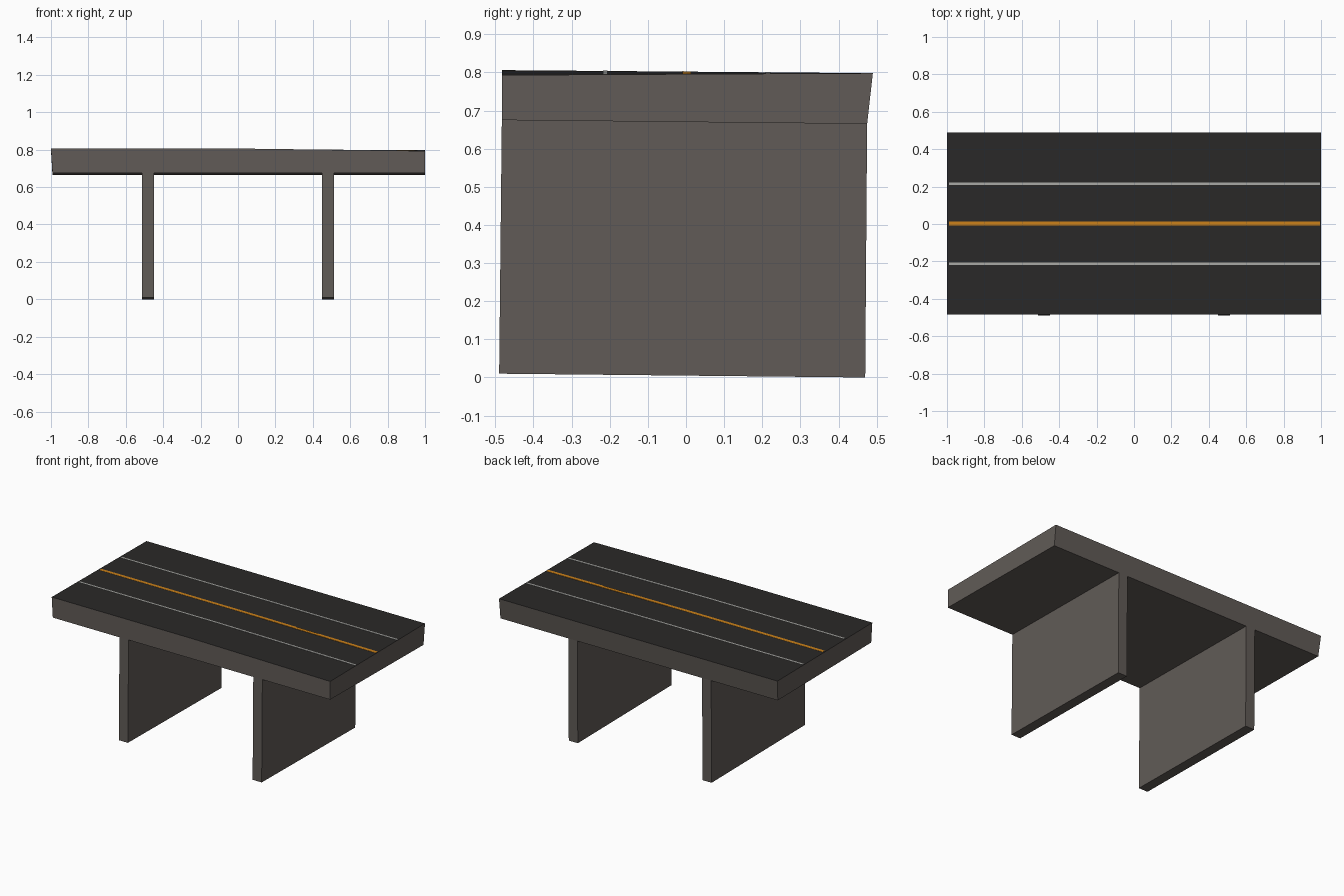
import bpy, bmesh

if "Cube" in bpy.data.objects:
    bpy.data.objects.remove(bpy.data.objects["Cube"])


def material(name, rgb):
    m = bpy.data.materials.new(name)
    m.diffuse_color = (*rgb, 1)
    m.use_nodes = True
    m.node_tree.nodes["Principled BSDF"].inputs["Base Color"].default_value = m.diffuse_color
    return m


concrete = material("concrete", (0.12, 0.105, 0.095))
asphalt = material("asphalt", (0.023, 0.022, 0.021))
white = material("white_paint", (0.40, 0.40, 0.38))
orange = material("orange_paint", (0.60, 0.22, 0.01))


def loft(name, sections, mats, top_slot=0):
    """Join matching four-corner sections; the last side of each is the top."""
    bm = bmesh.new()
    rings = [[bm.verts.new(p) for p in s] for s in sections]
    for a, b in zip(rings, rings[1:]):
        for i in range(4):
            j = (i + 1) % 4
            f = bm.faces.new((a[i], a[j], b[j], b[i]))
            if i == 2:
                f.material_index = top_slot
    bm.faces.new(rings[0])
    bm.faces.new(rings[-1])
    bmesh.ops.recalc_face_normals(bm, faces=bm.faces)
    mesh = bpy.data.meshes.new(name)
    bm.to_mesh(mesh)
    bm.free()
    for m in mats:
        mesh.materials.append(m)
    ob = bpy.data.objects.new(name, mesh)
    bpy.context.collection.objects.link(ob)
    return ob


FRONT, BACK = -0.483, 0.49


def top_z(x, y):
    """Height of the slightly sloping road surface."""
    front = 0.806 if x <= 0 else 0.806 - 0.013 * x
    t = (y - FRONT) / (BACK - FRONT)
    return front * (1 - t) + 0.798 * t


# Bridge deck: leaning back and left sides, asphalt top
sections = []
for x, x_low in ((-1, -0.992), (0, 0), (1, 1)):
    sections.append([(x_low, FRONT, 0.675), (x_low, 0.475, 0.665),
                     (x, BACK, top_z(x, BACK)), (x, FRONT, top_z(x, FRONT))])
loft("deck", sections, [concrete, asphalt], top_slot=1)

# Painted road lines lying on the deck
for name, y, w, mat in (("front_lane_line", -0.212, 0.012, white),
                        ("centre_line", 0.002, 0.022, orange),
                        ("back_lane_line", 0.215, 0.012, white)):
    sections = []
    for x in (-0.99, 0, 0.995):
        a, b = y - w / 2, y + w / 2
        sections.append([(x, a, top_z(x, a) - 0.001), (x, b, top_z(x, b) - 0.001),
                         (x, b, top_z(x, b) + 0.001), (x, a, top_z(x, a) + 0.001)])
    loft(name, sections, [mat])

# Two wall piers, tilted very slightly like the deck
for name, x0, x1 in (("left_pier", -0.513, -0.448), ("right_pier", 0.448, 0.513)):
    loft(name, [[(x, -0.49, 0.01), (x, 0.47, 0), (x, 0.475, 0.666), (x, FRONT, 0.676)]
                for x in (x0, x1)], [concrete])
